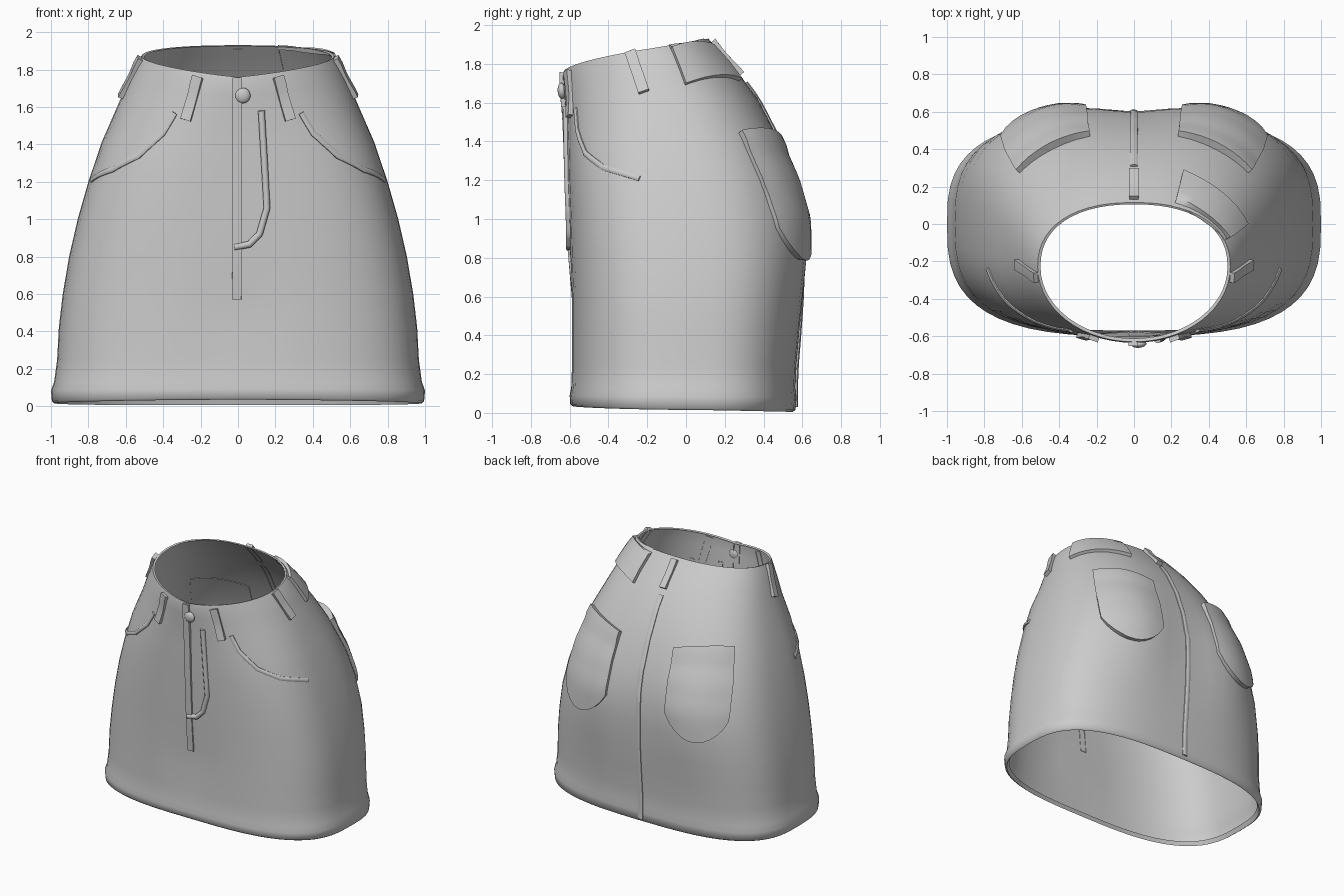
import bpy, bmesh, math
from mathutils import Vector
from mathutils.bvhtree import BVHTree

if "Cube" in bpy.data.objects:
    bpy.data.objects.remove(bpy.data.objects["Cube"])

fabric = bpy.data.materials.new("grey fabric")
fabric.use_nodes = True
GREY = (0.6, 0.6, 0.6, 1)
fabric.diffuse_color = GREY
fabric.node_tree.nodes["Principled BSDF"].inputs["Base Color"].default_value = GREY


def finish(name, bm, angle=50):
    bmesh.ops.recalc_face_normals(bm, faces=bm.faces)
    mesh = bpy.data.meshes.new(name)
    bm.to_mesh(mesh)
    bm.free()
    mesh.materials.append(fabric)
    ob = bpy.data.objects.new(name, mesh)
    bpy.context.collection.objects.link(ob)
    bpy.ops.object.select_all(action='DESELECT')
    ob.select_set(True)
    bpy.context.view_layer.objects.active = ob
    bpy.ops.object.shade_smooth_by_angle(angle=math.radians(angle))


def grid_faces(bm, rows, closed=False):
    n = len(rows[0])
    for r0, r1 in zip(rows, rows[1:]):
        for i in range(n if closed else n - 1):
            j = (i + 1) % n
            bm.faces.new((r0[i], r0[j], r1[j], r1[i]))


# Skirt body, from the turned-in hem to the turned-in waist:
# front z, back z, half width, y of widest point, front y, back y, squareness front and back
LEVELS = [
    (.06, .04, .965, 0, -.57, .54, 2.9, 2.9),
    (.035, .005, .982, 0, -.585, .55, 2.9, 2.9),
    (.045, .015, .995, 0, -.597, .565, 2.9, 2.9),
    (.09, .08, 1.0, 0, -.6, .57, 2.9, 2.9),
    (.13, .13, .983, 0, -.592, .565, 2.9, 2.9),
    (.25, .25, .967, 0, -.59, .57, 2.9, 2.9),
    (.42, .42, .958, 0, -.59, .585, 2.9, 2.9),
    (.6, .6, .937, 0, -.59, .60, 2.9, 2.9),
    (.8, .8, .903, 0, -.597, .61, 2.9, 2.9),
    (1.0, 1.0, .857, -.01, -.602, .605, 2.9, 2.8),
    (1.2, 1.2, .80, -.03, -.61, .56, 2.8, 2.7),
    (1.4, 1.42, .728, -.07, -.615, .475, 2.6, 2.55),
    (1.55, 1.62, .648, -.12, -.62, .37, 2.3, 2.4),
    (1.66, 1.8, .582, -.18, -.63, .235, 2.1, 2.3),
    (1.73, 1.89, .54, -.21, -.635, .15, 2, 2.3),
    (1.76, 1.93, .515, -.23, -.63, .115, 2, 2.3),
    (1.755, 1.925, .5, -.23, -.612, .105, 2, 2.3),
]
SEGMENTS = 56


def gauss(v, centre, width):
    return math.exp(-((v - centre) / width) ** 2)


def body_point(level, k):
    zf, zb, a, yc, yf, yb, p_front, p_back = level
    t = math.tau * k / SEGMENTS
    c, s = math.cos(t), math.sin(t)
    p = p_back if s > 0 else p_front
    x = a * math.copysign(abs(c) ** (2 / p), c)
    depth = (yb - yc) if s > 0 else (yc - yf)
    y = yc + depth * math.copysign(abs(s) ** (2 / p), s)
    z = zf + (zb - zf) * ((s + 1) / 2) ** 0.6
    if s > 0:  # rounded seat with a centre hollow
        seat = gauss(z, .95, .35)
        y += (.03 * gauss(abs(x), .4, .22) - .012 * gauss(x, 0, .12)) * seat
    else:      # soft crease below the fly
        y += .025 * gauss(x, 0, .06) * gauss(z, .48, .15)
    return x, y, z


bm = bmesh.new()
rings = [[bm.verts.new(body_point(l, k)) for k in range(SEGMENTS)] for l in LEVELS]
grid_faces(bm, rings, closed=True)
bmesh.ops.recalc_face_normals(bm, faces=bm.faces)
surface = BVHTree.FromBMesh(bm)
finish("skirt_body", bm, 70)


def on_surface(p):
    loc, normal, _, _ = surface.find_nearest(p)
    if normal.dot(loc - Vector((0, -.1, loc.z))) < 0:
        normal = -normal
    return loc, normal


# Raised cloth that follows the body, with walls sunk into it
def drape(name, rows, height):
    rows = [[r[0]] + r + [r[-1]] for r in rows]
    rows = [rows[0]] + rows + [rows[-1]]
    last, end = len(rows) - 1, len(rows[0]) - 1
    bm = bmesh.new()
    verts = []
    for i, row in enumerate(rows):
        line = []
        for j, p in enumerate(row):
            loc, normal = on_surface(p)
            edge = i in (0, last) or j in (0, end)
            line.append(bm.verts.new(loc + normal * (-.004 if edge else height(i / last, j / end))))
        verts.append(line)
    grid_faces(bm, verts)
    bmesh.ops.remove_doubles(bm, verts=bm.verts, dist=1e-5)
    finish(name, bm)


def quad_rows(corners, nu, nv, lift=lambda u, v: 0):
    """Corners: two along the top edge, then two along the bottom edge."""
    a, b, c, d = map(Vector, corners)
    rows = []
    for i in range(nv + 1):
        v = i / nv
        row = [a.lerp(b, j / nu).lerp(c.lerp(d, j / nu), v) for j in range(nu + 1)]
        for j, p in enumerate(row):
            p.z += lift(j / nu, v)
        rows.append(row)
    return rows


def strip(name, path, width, height, steps=5):
    pts = [Vector(p) for p in path]
    line = [p.lerp(q, i / steps) for p, q in zip(pts, pts[1:]) for i in range(steps)] + [pts[-1]]
    rows = []
    for i, p in enumerate(line):
        along = line[min(i + 1, len(line) - 1)] - line[max(i - 1, 0)]
        loc, normal = on_surface(p)
        side = along.cross(normal).normalized() * width / 2
        rows.append([loc - side, loc - side * .4, loc + side * .4, loc + side])
    drape(name, rows, height)


def rounded(h):
    return lambda v, u: h * (1 if .3 < u < .7 else .5)


def mirrored(points, s):
    return [(x * s, y, z) for x, y, z in points]


def loop_height(v, u):
    return .016 + .012 * abs(math.cos(math.pi * v))


def pocket_bottom(u, v):
    return .17 * v ** 2 * abs(2 * u - 1) ** 2.2


def pocket_height(v, u):
    return .02 + .016 * math.sin(math.pi * u) + .008 * (v < .2)


for s, side in ((1, "left"), (-1, "right")):
    # Back pockets
    corners = [(.24, .51, 1.43), (.62, .28, 1.45), (.26, .64, .79), (.73, .50, .79)]
    drape("back_pocket_" + side, quad_rows(mirrored(corners, s), 10, 12, pocket_bottom),
          pocket_height)
    # Front pocket edges
    path = [(.35, -.6, 1.57), (.41, -.58, 1.46), (.54, -.53, 1.34),
            (.68, -.44, 1.27), (.785, -.24, 1.21)]
    strip("front_pocket_edge_" + side, mirrored(path, s), .03, rounded(.012))
    # Belt loops
    for name, path in (("front", [(.22, -.63, 1.765), (.28, -.6, 1.53)]),
                       ("side", [(.53, -.29, 1.865), (.64, -.22, 1.66)])):
        strip(name + "_belt_loop_" + side, mirrored(path, s), .055, loop_height)

strip("back_belt_loop", [(0, .14, 1.92), (0, .29, 1.75)], .05, loop_height)

# Centre back seam
strip("back_seam", [(0, .32, 1.71), (0, .47, 1.42), (0, .57, 1.2), (0, .62, 1.0),
                    (0, .61, .6), (0, .57, .03)], .04, rounded(.012))

# Waist patch at the back left
drape("waist_patch", quad_rows([(.22, .11, 1.945), (.49, -.09, 1.935), (.27, .31, 1.74),
                                (.61, 0, 1.70)], 8, 5), lambda v, u: .024)

# Fly strip, curved fly stitching and button
strip("fly_strip", [(-.005, -.64, 1.755), (-.005, -.62, 1.2), (-.005, -.6, .57)], .05,
      lambda v, u: .024 * (1 - .7 * v))
strip("fly_stitching", [(.125, -.62, 1.58), (.155, -.61, 1.06), (.115, -.61, .92),
                        (.06, -.6, .865), (-.02, -.6, .85)], .035, rounded(.02))

centre, normal = on_surface(Vector((.025, -.65, 1.66)))
bm = bmesh.new()
bmesh.ops.create_uvsphere(bm, u_segments=20, v_segments=10, radius=.042)
for v in bm.verts:
    v.co.z *= .5
turn = Vector((0, 0, 1)).rotation_difference(normal).to_matrix()
bmesh.ops.rotate(bm, verts=bm.verts, matrix=turn)
bmesh.ops.translate(bm, verts=bm.verts, vec=centre + normal * .012)
finish("waist_button", bm)
